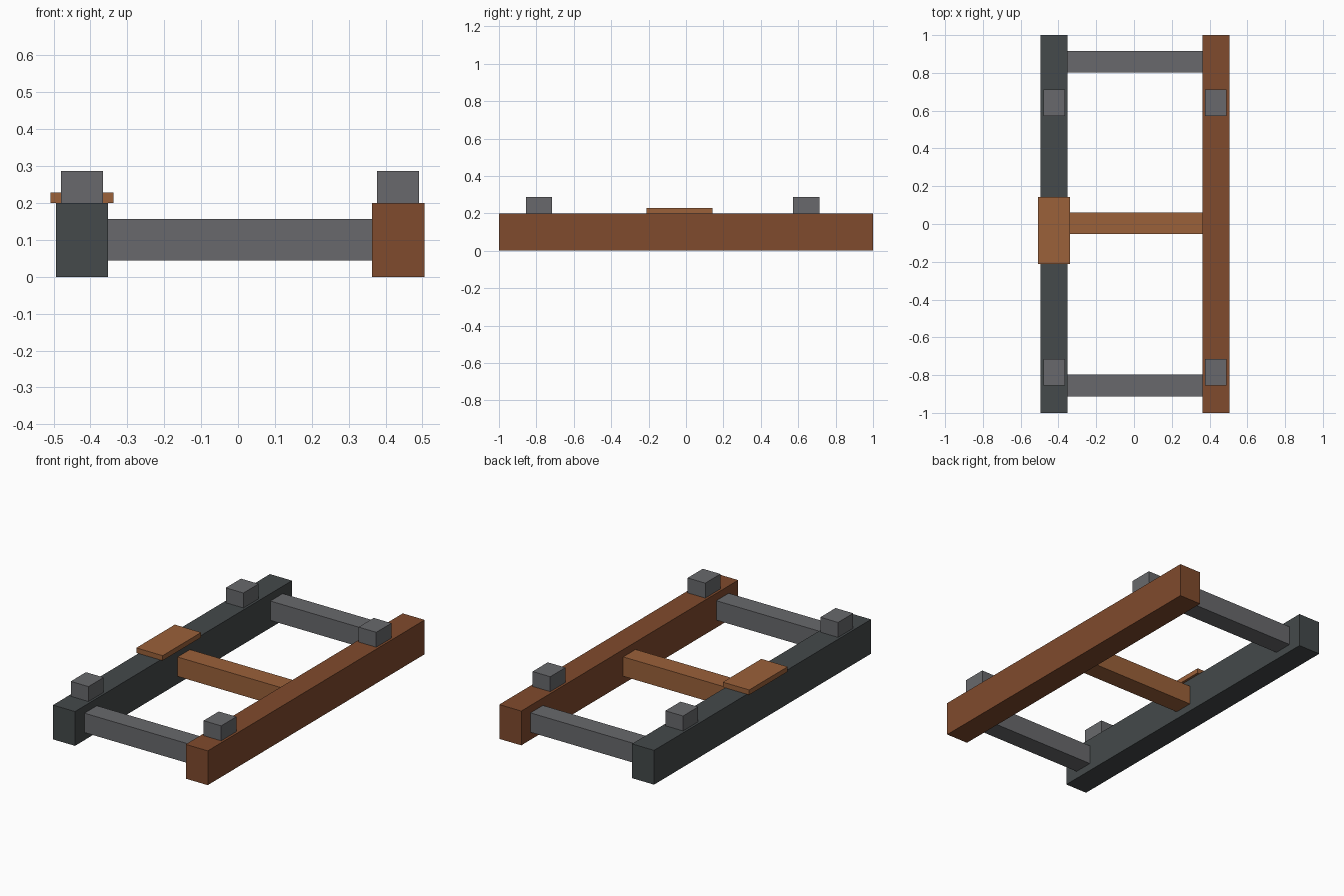
import bpy

if "Cube" in bpy.data.objects:
    bpy.data.objects.remove(bpy.data.objects["Cube"])


def material(name, rgb):
    m = bpy.data.materials.new(name)
    m.diffuse_color = (*rgb, 1.0)
    m.use_nodes = True
    m.node_tree.nodes["Principled BSDF"].inputs["Base Color"].default_value = m.diffuse_color
    return m


charcoal = material("charcoal", (0.058, 0.067, 0.069))
red_brown = material("red_brown", (0.216, 0.069, 0.026))
tan_wood = material("tan_wood", (0.328, 0.119, 0.042))
grey = material("grey", (0.138, 0.141, 0.150))


def box(name, x, y, z, mat):
    """Box from (min, max) pairs along each axis."""
    bpy.ops.mesh.primitive_cube_add(size=1)
    ob = bpy.context.object
    ob.name = name
    ob.location = [(a + b) / 2 for a, b in (x, y, z)]
    ob.scale = [b - a for a, b in (x, y, z)]
    bpy.ops.object.transform_apply(location=True, rotation=False, scale=True)
    ob.data.materials.append(mat)
    return ob


# Long side rails
box("left_rail", (-0.494, -0.352), (-1, 1), (0, 0.2), charcoal)
box("right_rail", (0.363, 0.505), (-1, 1), (0, 0.2), red_brown)

# Cross beams, let slightly into the rails
for name, y, mat in (("front_beam", -0.855, grey),
                     ("middle_beam", 0.003, tan_wood),
                     ("back_beam", 0.858, grey)):
    box(name, (-0.37, 0.38), (y - 0.057, y + 0.057), (0.044, 0.157), mat)

# Posts standing through the rails
for side, x in (("left", -0.423), ("right", 0.434)):
    for end, y in (("front", -0.786), ("back", 0.643)):
        box(f"{end}_{side}_post", (x - 0.057, x + 0.057),
            (y - 0.07, y + 0.07), (0.002, 0.287), grey)

# Flat plate on the left rail
box("rail_plate", (-0.508, -0.338), (-0.212, 0.143), (0.2, 0.229), tan_wood)
